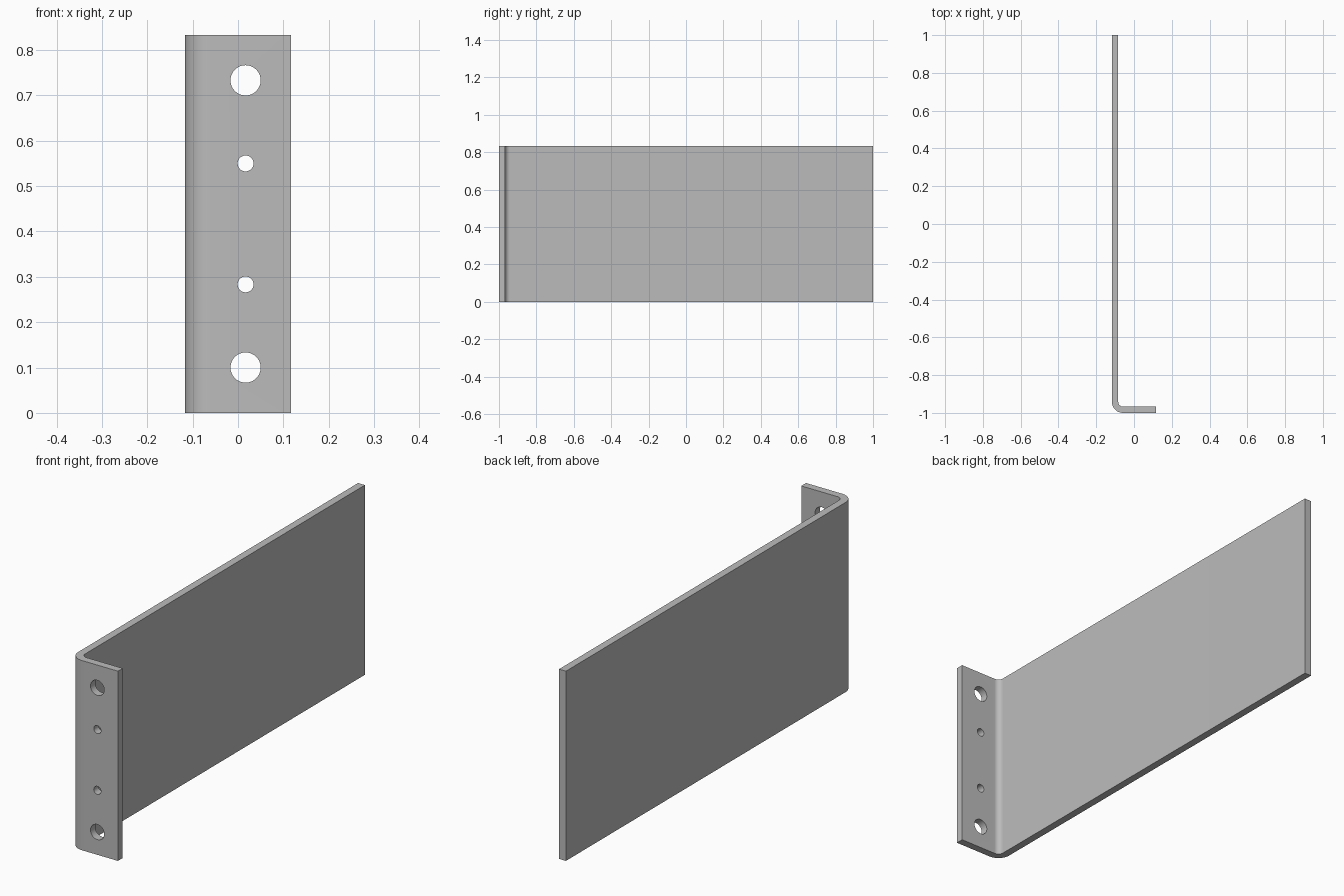
import bpy
import bmesh
from math import sin, cos, pi, radians

cube = bpy.data.objects.get("Cube")
if cube:
    bpy.data.objects.remove(cube, do_unlink=True)

# Main dimensions
HALF_X, HALF_Y = 0.1167, 1.0
HEIGHT = 0.8333
THICK = 0.0333
INNER_R = 0.025
OUTER_R = INNER_R + THICK
HOLE_X = 0.0167

steel = bpy.data.materials.new("plain grey metal")
steel.use_nodes = True
grey = (0.5, 0.5, 0.5, 1)
steel.diffuse_color = grey
steel.node_tree.nodes["Principled BSDF"].inputs["Base Color"].default_value = grey


def bend(radius, steps=16):
    """Quarter arc from the long plate round to the flange."""
    cx, cy = -HALF_X + OUTER_R, -HALF_Y + OUTER_R
    angles = [pi + pi / 2 * i / steps for i in range(steps + 1)]
    return [(cx + radius * cos(a), cy + radius * sin(a)) for a in angles]


# L-shaped sheet: profile seen from above, extruded upwards
outline = [(-HALF_X, HALF_Y)] + bend(OUTER_R)
outline += [(HALF_X, -HALF_Y), (HALF_X, -HALF_Y + THICK)]
outline += bend(INNER_R)[::-1] + [(-HALF_X + THICK, HALF_Y)]

bm = bmesh.new()
base = bm.faces.new([bm.verts.new((x, y, 0)) for x, y in outline])
top = bmesh.ops.extrude_face_region(bm, geom=[base])["geom"]
bmesh.ops.translate(bm, vec=(0, 0, HEIGHT),
                    verts=[v for v in top if isinstance(v, bmesh.types.BMVert)])
bmesh.ops.recalc_face_normals(bm, faces=bm.faces[:])
mesh = bpy.data.meshes.new("angle_bracket")
bm.to_mesh(mesh)
bm.free()
mesh.materials.append(steel)
bracket = bpy.data.objects.new("angle_bracket", mesh)
bpy.context.collection.objects.link(bracket)
bpy.context.view_layer.objects.active = bracket


# Flange holes, mirrored about mid height
def drill(z, radius):
    bpy.ops.mesh.primitive_cylinder_add(
        vertices=48, radius=radius, depth=THICK * 3,
        location=(HOLE_X, -HALF_Y + THICK / 2, z), rotation=(pi / 2, 0, 0))
    cutter = bpy.context.object
    cutter.name = "hole_cutter"
    cutter.hide_render = True
    cutter.data.materials.append(steel)
    bpy.context.view_layer.objects.active = bracket
    cut = bracket.modifiers.new("hole", "BOOLEAN")
    cut.operation = "DIFFERENCE"
    cut.solver = "EXACT"
    cut.object = cutter
    bpy.ops.object.modifier_apply(modifier=cut.name)
    bpy.data.objects.remove(cutter, do_unlink=True)


for offset, radius in ((0.1, 0.0333), (0.2833, 0.0175)):
    for z in (offset, HEIGHT - offset):
        drill(z, radius)

# Smooth bends and holes, crisp sheet edges
bpy.ops.object.select_all(action="DESELECT")
bracket.select_set(True)
bpy.context.view_layer.objects.active = bracket
bpy.ops.object.shade_smooth_by_angle(angle=radians(30))
